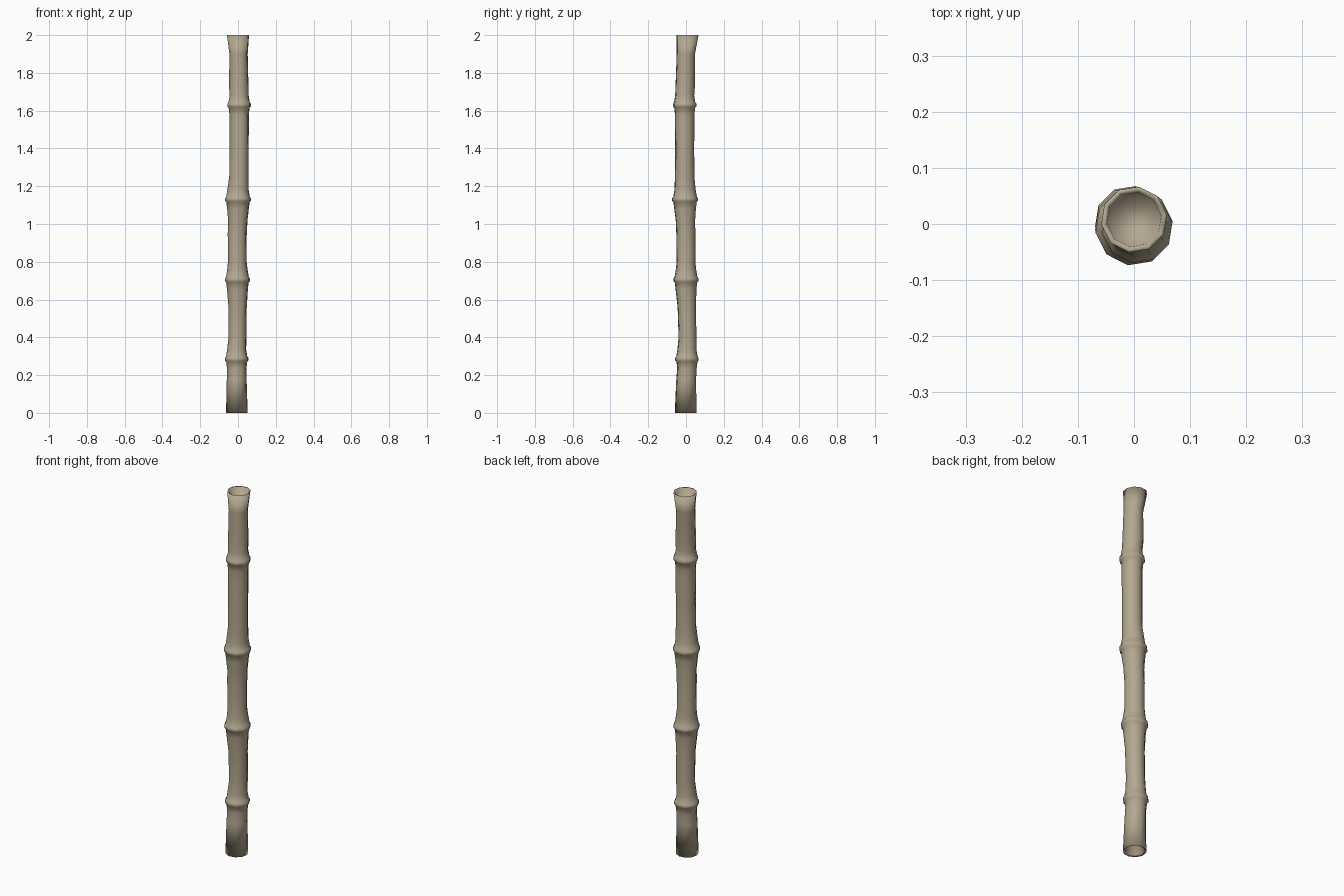
import bpy, bmesh, math

SIDES = 10

mat = bpy.data.materials.new("dry bamboo tan")
mat.diffuse_color = (0.45, 0.39, 0.28, 1)

# stalk sections: z, centre x, centre y, radius
segments = [
    (0.00, -0.006, -0.002, 0.057), (0.18, -0.007, 0.001, 0.052),
    (0.40, -0.003, 0.008, 0.047), (0.56, -0.002, 0.004, 0.048),
    (0.80, -0.004, 0.000, 0.049), (0.95, -0.004, -0.001, 0.050),
    (1.02, -0.001, -0.003, 0.051),
    (1.25, 0.005, -0.007, 0.051), (1.40, 0.006, -0.007, 0.050),
    (1.53, 0.006, -0.007, 0.051),
    (1.73, 0.004, -0.004, 0.051), (1.90, 0.003, -0.001, 0.048),
    (2.00, 0.000, 0.008, 0.058),
]
# joints: z, centre x, centre y, lip radius
joints = [
    (0.285, -0.007, 0.005, 0.062), (0.705, -0.003, 0.000, 0.066),
    (1.13, 0.000, -0.005, 0.068), (1.63, 0.006, -0.007, 0.062),
]
rings = list(segments)
for z, x, y, r in joints:
    # flared shoulders and a narrow raised lip
    for dz, dr in ((-0.05, -0.011), (-0.015, -0.007), (-0.007, 0),
                   (0.006, 0), (0.014, -0.006), (0.05, -0.012)):
        rings.append((z + dz, x, y, r + dr))
rings.sort()

# hollow recesses at both ends
_, bx, by, br = rings[0]
_, tx, ty, tr = rings[-1]
rings = ([(0.05, bx, by, br * 0.72), (0.006, bx, by, br * 0.82)] + rings
         + [(1.994, tx, ty, tr * 0.83), (1.95, tx, ty, tr * 0.72)])

bm = bmesh.new()
loops = []
for z, x, y, r in rings:
    loops.append([bm.verts.new((x + r * 1.02 * math.cos(2 * math.pi * (i + 0.25) / SIDES),
                                y + r * 1.02 * math.sin(2 * math.pi * (i + 0.25) / SIDES), z))
                  for i in range(SIDES)])
for a, b in zip(loops, loops[1:]):
    for i in range(SIDES):
        j = (i + 1) % SIDES
        bm.faces.new((a[i], a[j], b[j], b[i]))
# recess floors
bm.faces.new(loops[0][::-1])
bm.faces.new(loops[-1])
for f in bm.faces:
    f.smooth = True
me = bpy.data.meshes.new("bamboo_pole")
bm.to_mesh(me)
bm.free()
me.materials.append(mat)
pole = bpy.data.objects.new("bamboo_pole", me)
bpy.context.collection.objects.link(pole)
